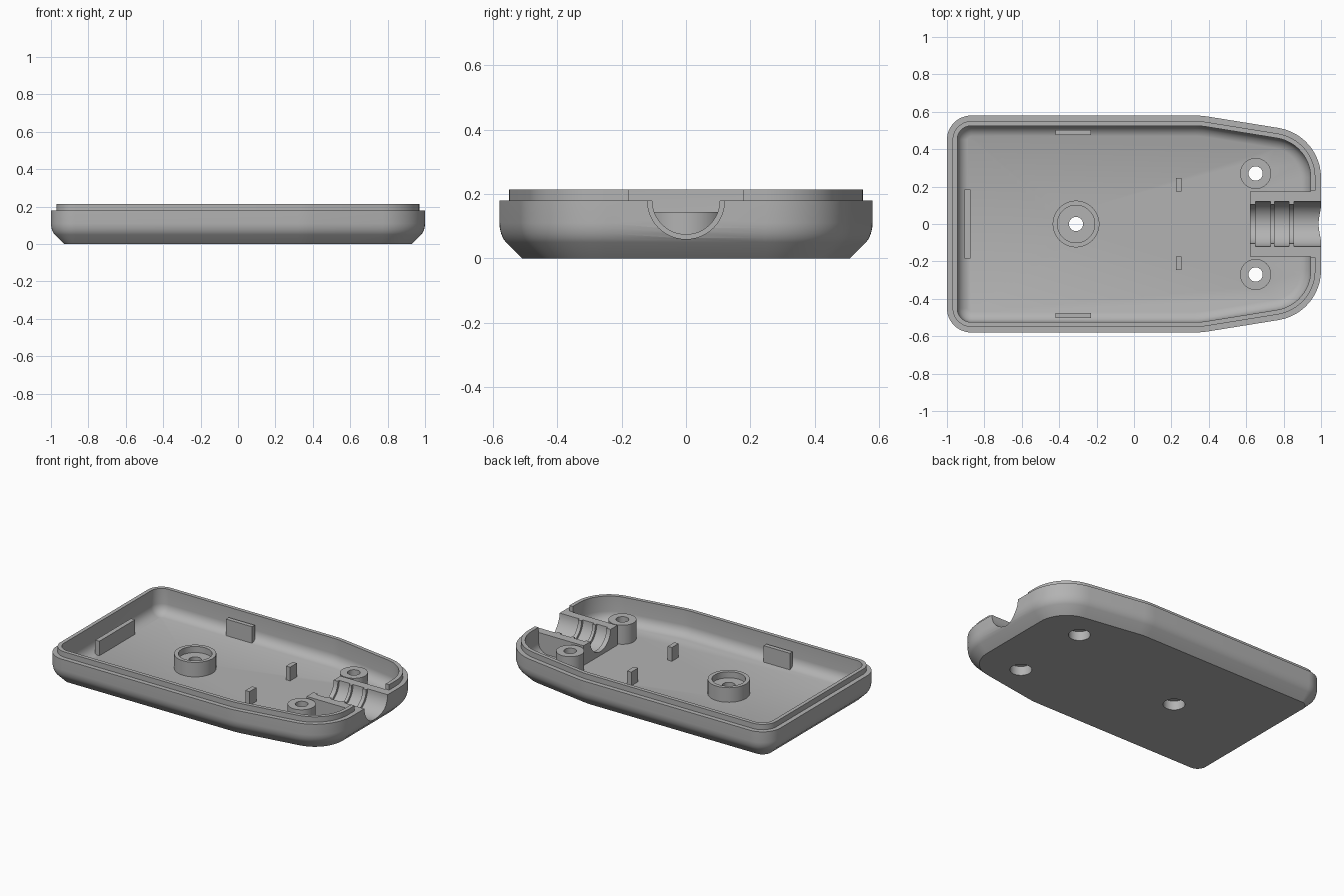
import bpy, bmesh, math
from mathutils import Vector

cube = bpy.data.objects.get("Cube")
if cube:
    bpy.data.objects.remove(cube)

grey = bpy.data.materials.new("plastic_grey")
grey.use_nodes = True
COLOUR = (0.45, 0.45, 0.45, 1)
grey.diffuse_color = COLOUR
grey.node_tree.nodes["Principled BSDF"].inputs["Base Color"].default_value = COLOUR


def loft(name, rings):
    """Closed solid through a series of equal-length rings, capped at both ends."""
    bm = bmesh.new()
    loops = [[bm.verts.new(p) for p in ring] for ring in rings]
    for a, b in zip(loops, loops[1:]):
        for i in range(len(a)):
            j = (i + 1) % len(a)
            bm.faces.new((a[i], a[j], b[j], b[i]))
    bm.faces.new(loops[0][::-1])
    bm.faces.new(loops[-1])
    bmesh.ops.recalc_face_normals(bm, faces=bm.faces)
    mesh = bpy.data.meshes.new(name)
    bm.to_mesh(mesh)
    bm.free()
    mesh.materials.append(grey)
    obj = bpy.data.objects.new(name, mesh)
    bpy.context.collection.objects.link(obj)
    return obj


def box(name, x0, x1, y0, y1, z0, z1):
    return loft(name, [[(x0, y0, z), (x1, y0, z), (x1, y1, z), (x0, y1, z)] for z in (z0, z1)])


def circle(radius, count=48):
    return [(radius * math.cos(math.tau * i / count), radius * math.sin(math.tau * i / count))
            for i in range(count)]


def cylinder(name, x, y, radius, z0, z1):
    return loft(name, [[(x + u, y + v, z) for u, v in circle(radius)] for z in (z0, z1)])


def combine(target, tool, operation):
    mod = target.modifiers.new("combine", "BOOLEAN")
    mod.operation, mod.solver, mod.object = operation, "EXACT", tool
    bpy.context.view_layer.objects.active = target
    bpy.ops.object.modifier_apply(modifier=mod.name)


# Rounded outline: corner position and fillet radius, counter-clockwise
CORNERS = [(-1, -0.58, 0.13), (0.36, -0.58, 0.5), (1, -0.477, 0.27),
           (1, 0.477, 0.27), (0.36, 0.58, 0.5), (-1, 0.58, 0.13)]


def outline(inset, z, steps=12):
    points = []
    for i, (x, y, r) in enumerate(CORNERS):
        here = Vector((x, y))
        before = (here - Vector(CORNERS[i - 1][:2])).normalized()
        after = (Vector(CORNERS[(i + 1) % len(CORNERS)][:2]) - here).normalized()
        turn = math.acos(before.dot(after))
        normal = Vector((before.y, -before.x))
        centre = here - before * r * math.tan(turn / 2) - normal * r
        start = math.atan2(normal.y, normal.x)
        for k in range(steps + 1):
            a = start + turn * k / steps
            points.append((centre.x + (r - inset) * math.cos(a),
                           centre.y + (r - inset) * math.sin(a), z))
    return points


# Tray shell: (inset, height) up the outside, over the lip and down the inside
PROFILE = [(0.07, 0), (0.02, 0.05), (0.011, 0.063), (0.005, 0.078), (0.001, 0.095), (0, 0.11),
           (0, 0.18), (0.03, 0.18), (0.03, 0.215), (0.055, 0.215),
           (0.055, 0.115), (0.057, 0.1), (0.063, 0.085), (0.073, 0.07), (0.09, 0.058), (0.11, 0.05)]
housing = loft("housing", [outline(i, z) for i, z in PROFILE])
parts = [housing]
cutters = []

# Cable clamp block with ribbed half-round channel, and the gap in the lip
block = box("clamp_block", 0.62, 0.96, -0.175, 0.175, 0.04, 0.18)
gap = box("lip_gap", 0.88, 1.1, -0.178, 0.178, 0.18, 0.3)
NARROW, WIDE = 0.105, 0.12
steps = [(0.55, NARROW)]
for x0, x1 in ((0.65, 0.73), (0.75, 0.83), (0.855, 1.1)):
    steps += [(x0, NARROW), (x0, WIDE), (x1, WIDE), (x1, NARROW)]
steps.pop()
channel = loft("channel", [[(x, u, 0.18 + v) for u, v in circle(r)] for x, r in steps])
combine(housing, block, "UNION")
combine(housing, gap, "DIFFERENCE")
combine(housing, channel, "DIFFERENCE")
cutters += [block, gap, channel]

# Screw bosses with through holes, countersunk from below
for name, x, y, radius, top in (("centre_boss", -0.31, 0, 0.125, 0.145),
                                ("left_boss", 0.65, 0.27, 0.083, 0.175),
                                ("right_boss", 0.65, -0.27, 0.083, 0.175)):
    boss = cylinder(name, x, y, radius, 0.03, top)
    hole = cylinder("hole", x, y, 0.038, -0.1, 0.4)
    bore = cylinder("bore", x, y, 0.065, -0.1, 0.06)
    for tool in (hole, bore):
        combine(boss, tool, "DIFFERENCE")
        combine(housing, tool, "DIFFERENCE")
    cutters += [hole, bore]
    if name == "centre_boss":
        recess = cylinder("recess", x, y, 0.1, 0.105, 0.4)
        combine(boss, recess, "DIFFERENCE")
        cutters.append(recess)
    parts.append(boss)

# Upright locating tabs
parts.append(box("end_tab", -0.905, -0.875, -0.185, 0.185, 0.04, 0.145))
for side, s in (("left", 1), ("right", -1)):
    y0, y1 = sorted((s * 0.475, s * 0.503))
    parts.append(box(side + "_tab", -0.42, -0.23, y0, y1, 0.04, 0.16))
    y0, y1 = sorted((s * 0.175, s * 0.245))
    parts.append(box(side + "_post", 0.225, 0.255, y0, y1, 0.04, 0.14))

for obj in cutters:
    bpy.data.objects.remove(obj)

# Smooth curved walls, keep crisp edges
bpy.ops.object.select_all(action="DESELECT")
for obj in parts:
    obj.select_set(True)
bpy.context.view_layer.objects.active = housing
bpy.ops.object.shade_smooth_by_angle(angle=math.radians(30))
